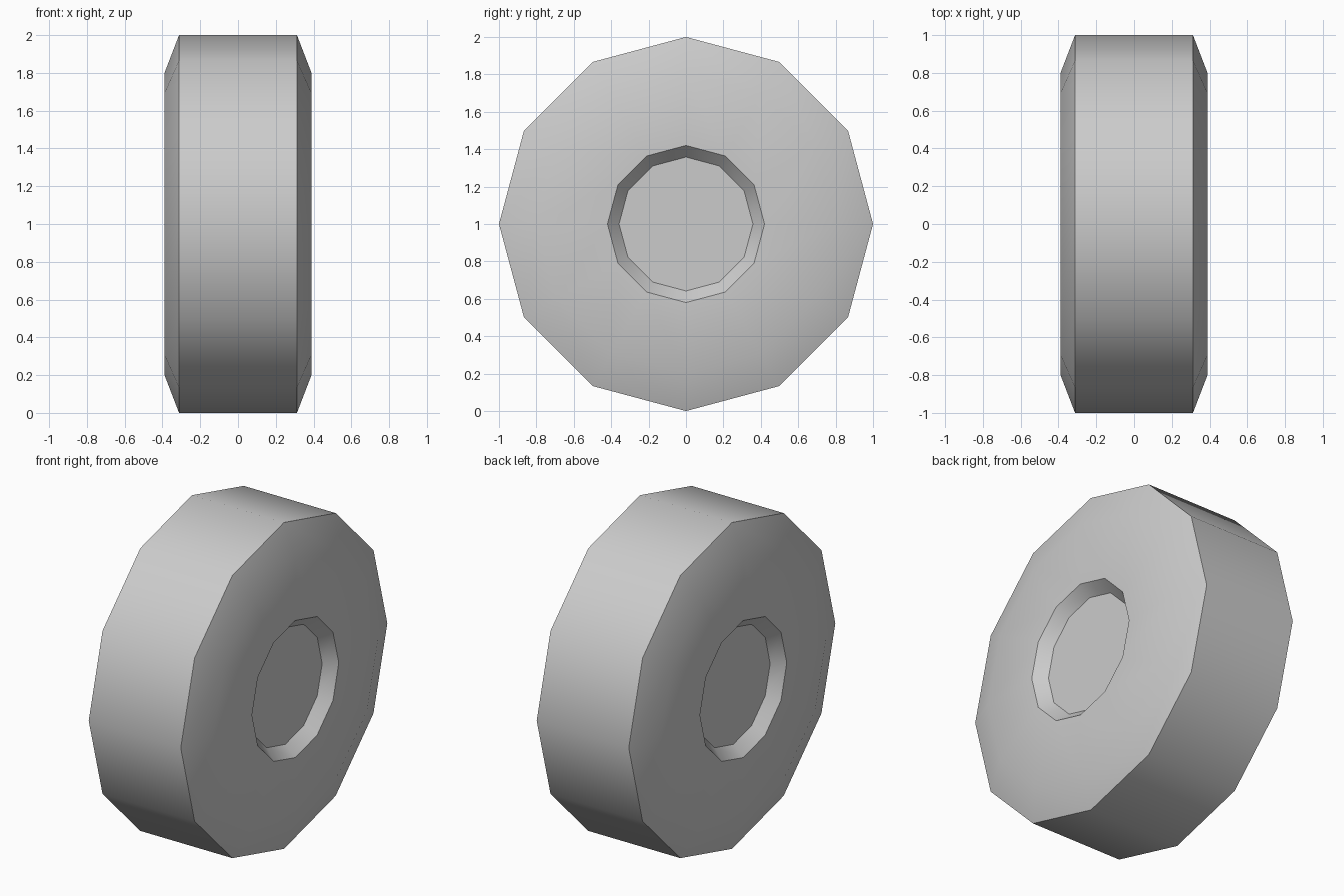
import bpy, bmesh, math

if "Cube" in bpy.data.objects:
    bpy.data.objects.remove(bpy.data.objects["Cube"])

SIDES = 12
# Half profile as (x, radius): tread edge, chamfer, hub rim, recessed hub floor
HALF = [(0.312, 1.0), (0.389, 0.8), (0.389, 0.42), (0.32, 0.358)]
# Mirror the half profile to get both sides of the wheel
PROFILE = [(-x, r) for x, r in reversed(HALF)] + HALF

bm = bmesh.new()

# One ring of vertices around the x axle for each profile point
rings = []
for x, r in PROFILE:
    angles = [2 * math.pi * i / SIDES for i in range(SIDES)]
    rings.append([bm.verts.new((x, r * math.sin(a), 1 + r * math.cos(a))) for a in angles])

# Bridge neighbouring rings, then close both hub floors
for a, b in zip(rings, rings[1:]):
    for i in range(SIDES):
        j = (i + 1) % SIDES
        bm.faces.new((a[i], a[j], b[j], b[i]))
bm.faces.new(rings[0])
bm.faces.new(rings[-1])
bmesh.ops.recalc_face_normals(bm, faces=bm.faces)

mesh = bpy.data.meshes.new("wheel")
bm.to_mesh(mesh)
bm.free()
wheel = bpy.data.objects.new("wheel", mesh)
bpy.context.collection.objects.link(wheel)

# Smooth around the tread and chamfer, crisp at tread edges and hub rim
bpy.context.view_layer.objects.active = wheel
wheel.select_set(True)
bpy.ops.object.shade_smooth_by_angle(angle=math.radians(35))
